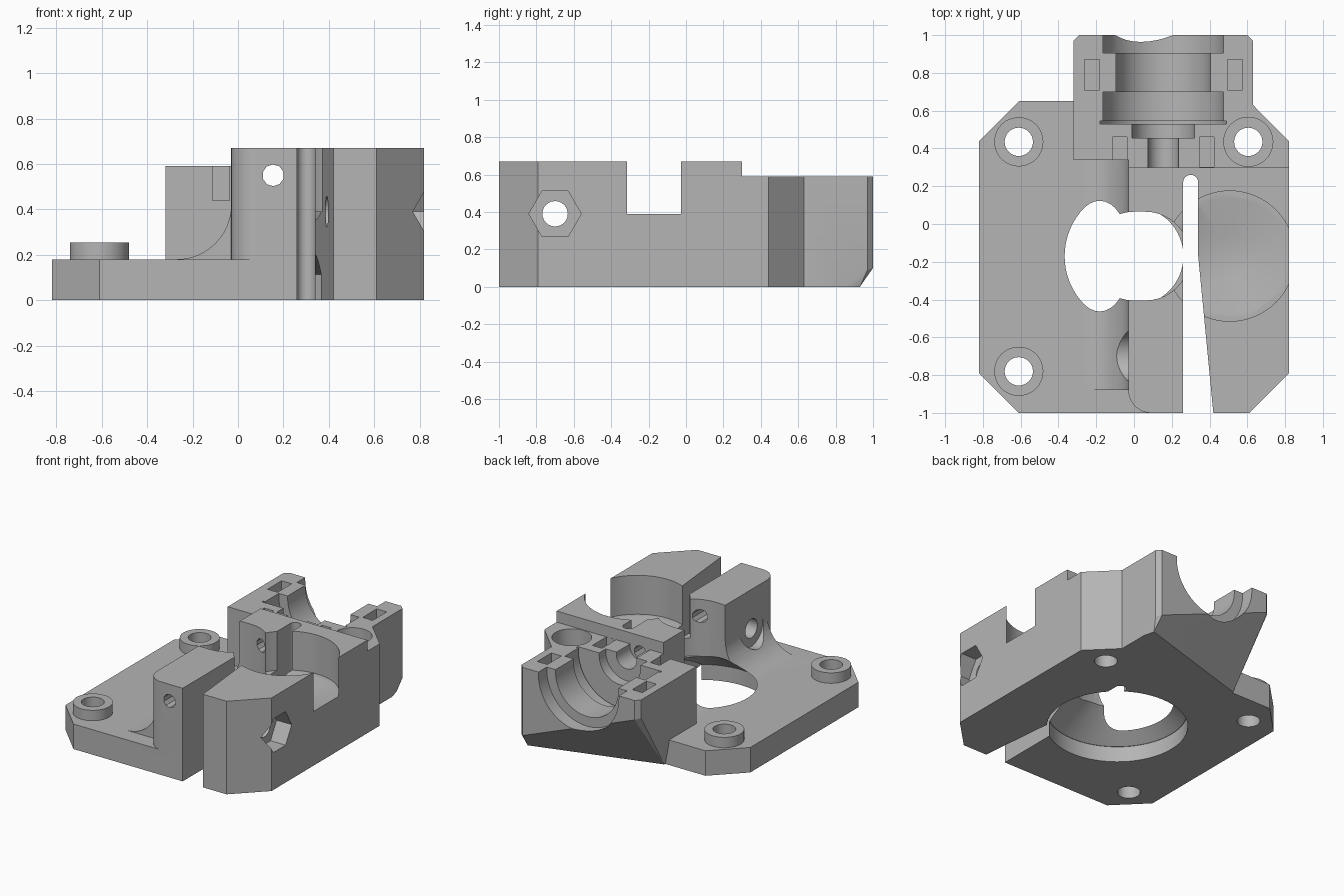
import bpy, bmesh, math
from mathutils import Vector, Matrix

if "Cube" in bpy.data.objects:
    bpy.data.objects.remove(bpy.data.objects["Cube"])

grey = bpy.data.materials.new("plain grey plastic")
grey.use_nodes = True
colour = (0.46, 0.46, 0.46, 1)
grey.diffuse_color = colour
grey.node_tree.nodes["Principled BSDF"].inputs["Base Color"].default_value = colour


def finish(bm, name):
    bmesh.ops.recalc_face_normals(bm, faces=bm.faces[:])
    mesh = bpy.data.meshes.new(name)
    bm.to_mesh(mesh)
    bm.free()
    mesh.materials.append(grey)
    ob = bpy.data.objects.new(name, mesh)
    bpy.context.collection.objects.link(ob)
    return ob


def prism(name, outline, low, high, axis="z"):
    """Extrude a 2D outline: (x, y) along z, or (x, z) along y."""
    bm = bmesh.new()
    place = (lambda a, b: (a, b, low)) if axis == "z" else (lambda a, b: (a, low, b))
    face = bm.faces.new([bm.verts.new(place(a, b)) for a, b in outline])
    new = bmesh.ops.extrude_face_region(bm, geom=[face])["geom"]
    step = (0, 0, high - low) if axis == "z" else (0, high - low, 0)
    bmesh.ops.translate(bm, vec=step, verts=[v for v in new if isinstance(v, bmesh.types.BMVert)])
    return finish(bm, name)


def box(name, x0, x1, y0, y1, z0, z1):
    return prism(name, [(x0, y0), (x1, y0), (x1, y1), (x0, y1)], z0, z1)


def rod(name, start, end, r1, r2=None, sides=48):
    """Cylinder or cone between two points."""
    a, b = Vector(start), Vector(end)
    turn = (b - a).to_track_quat("Z", "Y").to_matrix().to_4x4()
    bm = bmesh.new()
    bmesh.ops.create_cone(bm, cap_ends=True, segments=sides, radius1=r1,
                          radius2=r1 if r2 is None else r2, depth=(b - a).length,
                          matrix=Matrix.Translation((a + b) / 2) @ turn)
    return finish(bm, name)


def arc(cx, cy, r, a0, a1, n=12):
    steps = [math.radians(a0 + (a1 - a0) * i / n) for i in range(n + 1)]
    return [(cx + r * math.cos(t), cy + r * math.sin(t)) for t in steps]


def combine(body, tool, operation):
    mod = body.modifiers.new("join", "BOOLEAN")
    mod.operation, mod.solver, mod.object = operation, "EXACT", tool
    graph = bpy.context.evaluated_depsgraph_get()
    mesh = bpy.data.meshes.new_from_object(body.evaluated_get(graph))
    body.modifiers.clear()
    body.data = mesh
    bpy.data.objects.remove(tool)


# Base plate with clipped corners
body = prism("carriage_body", [(-.82, -.79), (-.61, -1), (.61, -1), (.82, -.79),
                               (.82, .44), (.61, .65), (-.61, .65), (-.82, .44)], 0, .18)

# Tall clamp block, its low rear shoulder and the cove joining it to the plate
clamp = prism("clamp_block", arc(.09, -.88, .12, 180, 270) +
              [(.61, -1), (.82, -.79), (.82, .3), (-.03, .3)], .08, .67)
shoulder = prism("shoulder", [(.2, .2), (.82, .2), (.82, .44), (.63, .63), (.2, .63)], .08, .59)
cove = prism("cove", arc(-.27, .42, .24, 270, 360) + [(.05, .42), (.05, .1), (-.27, .1)],
             -.88, .4, "y")

# Tapered rear holder, hulled from its corners
bm = bmesh.new()
for corner in [(-.32, .34, .59), (.63, .34, .59), (-.32, .97, .59), (-.29, 1, .59),
               (.6, 1, .59), (.63, .97, .59), (-.32, .97, .46), (-.29, 1, .45),
               (.63, .97, .09), (.6, 1, .1), (.61, .93, 0), (.63, .85, 0),
               (-.29, .66, 0), (-.32, .65, .16), (-.32, .34, 0), (.63, .34, 0)]:
    bm.verts.new(corner)
hull = bmesh.ops.convex_hull(bm, input=bm.verts[:])
spare = {g for g in hull["geom_interior"] if isinstance(g, bmesh.types.BMVert)}
bmesh.ops.delete(bm, geom=list(spare), context="VERTS")
holder = finish(bm, "rear_holder")
bridge = box("bridge", -.03, .6, .25, .4, .08, .59)

for part in (clamp, shoulder, cove, holder, bridge):
    combine(body, part, "UNION")
for y in (-.78, .435):
    combine(body, rod("boss", (-.61, y, .1), (-.61, y, .255), .13), "UNION")

cuts = []
# Motor opening: round, then conical, then a capsule bore through the block
cuts += [rod("motor_recess", (0, -.17, -.1), (0, -.17, .112), .46, sides=64),
         rod("motor_cone", (0, -.17, .11), (0, -.17, .28), .46, .235, 64),
         prism("drive_bore", arc(.06, -.17, .235, -90, 90, 20) + arc(0, -.17, .235, 90, 270, 20),
               .26, .8)]

# Flex slot between the two arms
cuts.append(prism("flex_slot", [(.42, -1.001), (.42, -1.1), (.26, -1.1)] +
                  arc(.3, .22, .04, 180, 0) + [(.34, -.17)], -.1, .8))

# Idler bearing recess with a shallow dished floor
cuts += [rod("bearing_recess", (.507, -.17, .39), (.507, -.17, .8), .345, sides=64),
         rod("bearing_dish", (.507, -.17, .34), (.507, -.17, .3905), .11, .31, 64)]

# Stepped round seat along the rear holder
AX, AZ = .155, .57
for y0, y1, r in [(.905, 1.1, .32), (.69, .91, .25), (.54, .7, .32), (.53, .545, .335),
                  (.455, .535, .165), (.3, .46, .08)]:
    cuts.append(rod("seat", (AX, y0, AZ), (AX, y1, AZ), r))
    cuts.append(box("seat_mouth", AX - r, AX + r, y0, y1, AZ, .668 if y0 < .31 else .8))

# Feed hole, and the cross bolt with its head pocket and hex nut trap
cuts += [rod("feed_hole", (AX, -1.1, .55), (AX, .5, .55), .048, sides=10),
         rod("bolt_hole", (-.4, -.7, .39), (.9, -.7, .39), .068, sides=24),
         rod("bolt_head_pocket", (-.4, -.7, .39), (-.03, -.7, .39), .13)]
hexagon = [(x, z) for x, z in arc(0, 0, .14, 90, 390, 5)]
nut = prism("nut_trap", hexagon, .7, .9)
nut.data.transform(Matrix.Translation((0, -.7, .39)) @ Matrix.Rotation(math.pi / 2, 4, "Y"))
cuts.append(nut)

# Nut pockets in the holder
for x in (-.222, .535):
    cuts.append(box("nut_pocket", x - .04, x + .04, .71, .87, .42, .8))
for x in (-.075, .385):
    cuts.append(box("tie_pocket", x - .038, x + .038, .301, .46, .44, .66))

# Mounting screw holes, one sunk into the shoulder
for x, y in [(-.61, -.78), (-.61, .435), (.605, .435)]:
    cuts.append(rod("screw_hole", (x, y, -.1), (x, y, .8), .075, sides=32))
cuts.append(rod("screw_sink", (.605, .435, .255), (.605, .435, .8), .13))

for cutter in cuts:
    combine(body, cutter, "DIFFERENCE")

# One material and crisp smooth shading
body.data.materials.clear()
body.data.materials.append(grey)
for poly in body.data.polygons:
    poly.material_index = 0
bpy.ops.object.select_all(action="DESELECT")
body.select_set(True)
bpy.context.view_layer.objects.active = body
bpy.ops.object.shade_smooth_by_angle(angle=math.radians(25))
